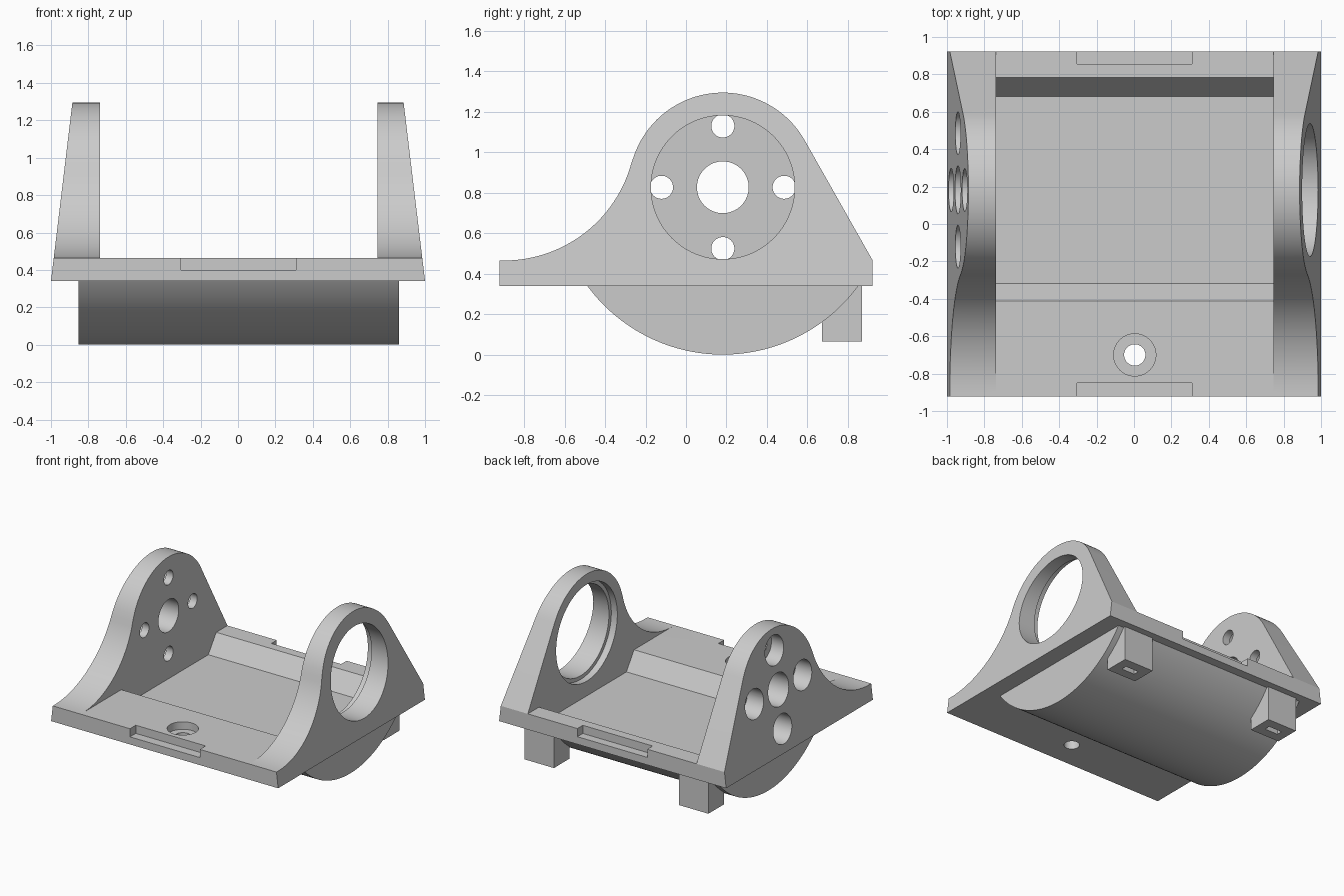
import bpy, bmesh, math

cube = bpy.data.objects.get("Cube")
if cube:
    bpy.data.objects.remove(cube, do_unlink=True)

grey = bpy.data.materials.new("light_grey")
grey.use_nodes = True
GREY = (0.6, 0.6, 0.6, 1)
grey.diffuse_color = GREY
grey.node_tree.nodes["Principled BSDF"].inputs["Base Color"].default_value = GREY

CX = 0.004                   # centre of the inner features across the width
AY, AZ = 0.182, 0.83         # rounded wall top and cradle axis
BZ = 0.827                   # height of the bores


def add_object(name, bm):
    bmesh.ops.recalc_face_normals(bm, faces=bm.faces)
    mesh = bpy.data.meshes.new(name)
    bm.to_mesh(mesh)
    bm.free()
    ob = bpy.data.objects.new(name, mesh)
    bpy.context.collection.objects.link(ob)
    mesh.materials.append(grey)
    return ob


def prism(name, profile, half, taper=0.0, cx=0.0):
    """Extrude a (y, z) profile along x; the ends lean inwards with height."""
    bm = bmesh.new()
    ends = []
    for s in (-1, 1):
        ends.append([bm.verts.new((cx + s * (half - taper * (z - 0.34)), y, z)) for y, z in profile])
        bm.faces.new(ends[-1])
    n = len(profile)
    for i in range(n):
        j = (i + 1) % n
        bm.faces.new((ends[0][i], ends[0][j], ends[1][j], ends[1][i]))
    return add_object(name, bm)


def box(name, x0, x1, y0, y1, z0, z1):
    bm = bmesh.new()
    bmesh.ops.create_cube(bm, size=1)
    for v in bm.verts:
        v.co = ((x0 + x1) / 2 + v.co.x * (x1 - x0),
                (y0 + y1) / 2 + v.co.y * (y1 - y0),
                (z0 + z1) / 2 + v.co.z * (z1 - z0))
    return add_object(name, bm)


def stepped_cutter(name, axis, centre, steps, n=64):
    """Stack of coaxial rings (position, radius) along x or z, closed at both ends."""
    bm = bmesh.new()
    rings = []
    for h, r in steps:
        ring = []
        for i in range(n):
            t = 2 * math.pi * i / n
            u, w = centre[0] + r * math.cos(t), centre[1] + r * math.sin(t)
            ring.append(bm.verts.new((h, u, w) if axis == "x" else (u, w, h)))
        rings.append(ring)
    bm.faces.new(rings[0])
    bm.faces.new(rings[-1])
    for a, b in zip(rings, rings[1:]):
        for i in range(n):
            j = (i + 1) % n
            bm.faces.new((a[i], a[j], b[j], b[i]))
    return add_object(name, bm)


def arc(cy, cz, r, a0, a1, n):
    angles = [math.radians(a0 + (a1 - a0) * i / n) for i in range(n + 1)]
    return [(cy + r * math.cos(t), cz + r * math.sin(t)) for t in angles]


def combine(target, other, operation):
    mod = target.modifiers.new("combine", "BOOLEAN")
    mod.operation = operation
    mod.solver = "MANIFOLD"
    mod.object = other
    bpy.context.view_layer.objects.active = target
    bpy.ops.object.modifier_apply(modifier=mod.name)
    bpy.data.objects.remove(other, do_unlink=True)


# side outline: plate, concave sweep, rounded top, straight back slope
sweep_end = math.degrees(math.atan2(-0.288, 1.082))
outline = [(0.923, 0.34), (-0.923, 0.34), (-0.923, 0.465)]
outline += arc(-0.90, 1.118, 0.653, -90, sweep_end, 24)
outline += arc(AY, AZ, 0.465, 180 + sweep_end, 29.4, 40)[1:]
outline += [(0.923, 0.465)]
body = prism("bracket_body", outline, 1.0, 0.12)

# rounded cradle under the plate
a = math.degrees(math.asin((AZ - 0.40) / 0.83))
combine(body, prism("cradle", arc(AY, AZ, 0.83, 180 + a, 360 - a, 64), 0.858, cx=CX), "UNION")

# two rear feet
for s in (-1, 1):
    x0, x1 = sorted((CX + s * 0.55, CX + s * 0.81))
    combine(body, box("foot", x0, x1, 0.672, 0.87, 0.065, 0.41), "UNION")

# space between the walls, with the shallow sunken floor
inner = [(-1.1, 1.6), (-1.1, 0.465), (-0.413, 0.465), (-0.318, 0.325),
         (0.682, 0.325), (0.782, 0.465), (1.1, 0.465), (1.1, 1.6)]
combine(body, prism("inner_space", inner, 0.743, cx=CX), "DIFFERENCE")

cutters = []
# slots in the feet
for s in (-1, 1):
    x = CX + s * 0.68
    cutters.append(box("foot_slot", x - 0.058, x + 0.058, 0.747, 0.793, 0.0, 0.16))
# notches in the front and rear edges
cutters.append(box("front_notch", -0.305, 0.31, -1.0, -0.85, 0.40, 0.6))
cutters.append(box("rear_notch", -0.305, 0.31, 0.855, 1.0, 0.40, 0.6))
# counterbored hole in the front of the plate
cutters.append(stepped_cutter("plate_hole", "z", (CX, -0.70),
                              [(0.2, 0.057), (0.405, 0.057), (0.405, 0.113), (0.6, 0.113)], 48))
# large stepped bore in the left wall
cutters.append(stepped_cutter("large_bore", "x", (AY, BZ),
                              [(0.70, 0.385), (0.80, 0.385), (0.80, 0.355), (1.1, 0.355)], 96))
# shaft hole and four counterbored holes in the right wall
cutters.append(stepped_cutter("shaft_hole", "x", (AY, BZ), [(-1.1, 0.128), (-0.70, 0.128)]))
for k in range(4):
    t = k * math.pi / 2
    c = (AY + 0.303 * math.cos(t), BZ + 0.303 * math.sin(t))
    cutters.append(stepped_cutter("screw_hole", "x", c,
                                  [(-1.1, 0.115), (-0.80, 0.115), (-0.80, 0.057), (-0.70, 0.057)], 48))
for c in cutters:
    combine(body, c, "DIFFERENCE")

bpy.ops.object.select_all(action="DESELECT")
body.select_set(True)
bpy.context.view_layer.objects.active = body
bpy.ops.object.shade_smooth_by_angle(angle=math.radians(25))
